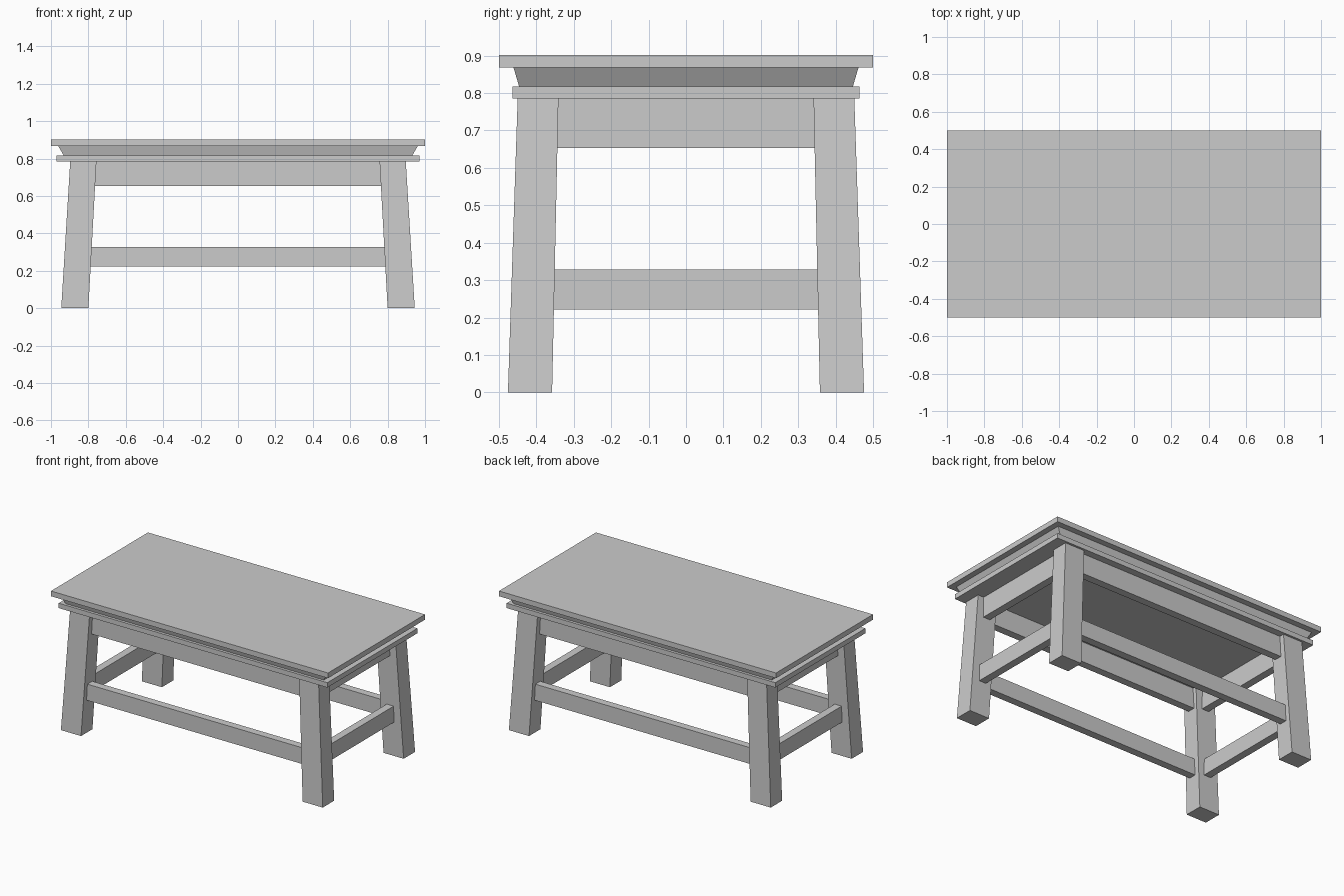
import bpy, bmesh

if "Cube" in bpy.data.objects:
    bpy.data.objects.remove(bpy.data.objects["Cube"])


def frustum(name, bottom, top):
    """Six-sided solid between two rectangles, each (x0, x1, y0, y1, z)."""
    bm = bmesh.new()
    loops = []
    for x0, x1, y0, y1, z in (bottom, top):
        loops.append([bm.verts.new((x, y, z)) for x, y in
                      ((x0, y0), (x1, y0), (x1, y1), (x0, y1))])
    lo, hi = loops
    bm.faces.new(lo[::-1])
    bm.faces.new(hi)
    for i in range(4):
        j = (i + 1) % 4
        bm.faces.new((lo[i], lo[j], hi[j], hi[i]))
    bmesh.ops.recalc_face_normals(bm, faces=bm.faces)
    mesh = bpy.data.meshes.new(name)
    bm.to_mesh(mesh)
    bm.free()
    obj = bpy.data.objects.new(name, mesh)
    bpy.context.collection.objects.link(obj)
    return obj


def mirror(obj, x, y):
    mod = obj.modifiers.new("mirror", 'MIRROR')
    mod.use_axis = (x, y, False)
    mod.use_clip = False
    mod.use_mirror_merge = False


def slab(name, hx0, hy0, z0, hx1, hy1, z1):
    return frustum(name, (-hx0, hx0, -hy0, hy0, z0), (-hx1, hx1, -hy1, hy1, z1))


# Layered top
slab("table_top", 1.0, 0.5, 0.868, 1.0, 0.5, 0.902)
slab("top_moulding", 0.932, 0.446, 0.817, 0.962, 0.461, 0.868)
slab("lower_board", 0.97, 0.464, 0.785, 0.97, 0.464, 0.817)

# Splayed legs
legs = frustum("legs", (0.80, 0.945, 0.358, 0.476, 0), (0.757, 0.897, 0.341, 0.45, 0.785))
mirror(legs, True, True)

# Rails between the legs: name, z range, centre lines on the legs
T = 0.025
for name, z0, z1, cx, cy in (("apron", 0.653, 0.785, 0.83, 0.393),
                             ("stretcher", 0.222, 0.328, 0.853, 0.411)):
    rect = (-cx + T, cx - T, cy - T, cy + T)
    mirror(frustum("long_" + name, (*rect, z0), (*rect, z1)), False, True)
    rect = (cx - T, cx + T, -cy + T, cy - T)
    mirror(frustum("side_" + name, (*rect, z0), (*rect, z1)), True, False)
